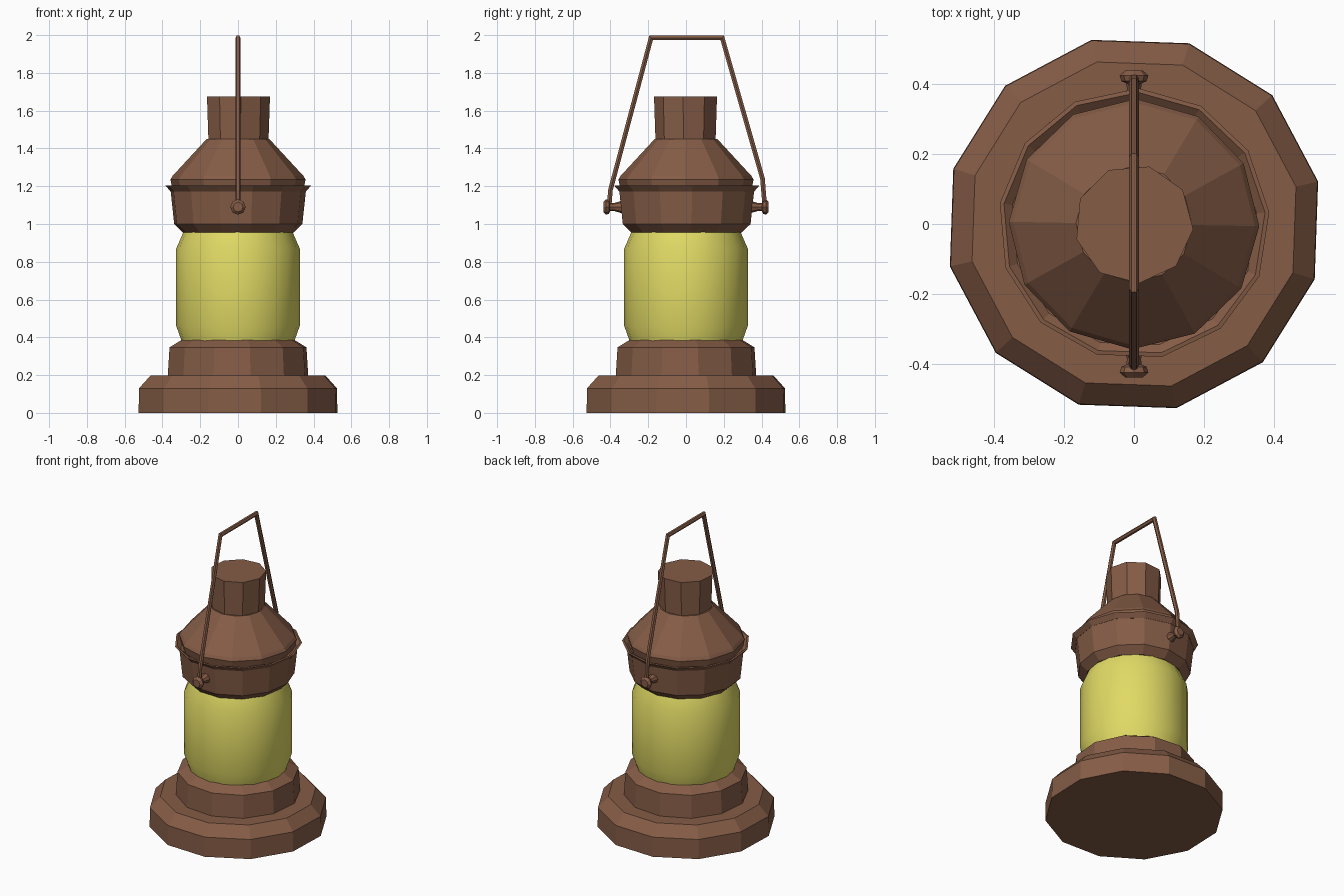
import bpy, bmesh, math
from mathutils import Vector

if "Cube" in bpy.data.objects:
    bpy.data.objects.remove(bpy.data.objects["Cube"])


def material(name, color):
    m = bpy.data.materials.new(name)
    m.diffuse_color = (*color, 1)
    m.use_nodes = True
    m.node_tree.nodes["Principled BSDF"].inputs["Base Color"].default_value = m.diffuse_color
    return m


BROWN = material("copper brown", (0.235, 0.108, 0.062))
YELLOW = material("yellow glass", (0.75, 0.70, 0.13))


def finish(name, bm, mat, smooth=False):
    bmesh.ops.recalc_face_normals(bm, faces=bm.faces[:])
    me = bpy.data.meshes.new(name)
    bm.to_mesh(me)
    bm.free()
    me.materials.append(mat)
    for p in me.polygons:
        p.use_smooth = smooth
    ob = bpy.data.objects.new(name, me)
    bpy.context.collection.objects.link(ob)
    return ob


def loft(bm, rings):
    """Bridge equal-length rings of points and cap both ends."""
    vs = [[bm.verts.new(p) for p in r] for r in rings]
    n = len(vs[0])
    for a, b in zip(vs, vs[1:]):
        for i in range(n):
            j = (i + 1) % n
            bm.faces.new((a[i], a[j], b[j], b[i]))
    bm.faces.new(vs[0])
    bm.faces.new(vs[-1])


def lathe(name, profile, sides, mat, phase=0.0, smooth=False):
    """Revolve (radius, z) points about the z axis."""
    bm = bmesh.new()
    angles = [math.radians(phase) + math.tau * i / sides for i in range(sides)]
    loft(bm, [[(r * math.cos(a), r * math.sin(a), z) for a in angles]
              for r, z in profile])
    return finish(name, bm, mat, smooth)


# stepped base
lathe("base", [(0.54, 0), (0.538, 0.13), (0.475, 0.198)], 12, BROWN, 13)
lathe("base_collar", [(0.378, 0.19), (0.368, 0.347), (0.305, 0.385)], 12, BROWN, 10)

# glass cylinder with rounded shoulders
glass = lathe("glass", [(0.298, 0.37), (0.302, 0.39), (0.327, 0.46), (0.327, 0.87),
                        (0.29, 0.955), (0.285, 0.97)], 20, YELLOW, 0, True)
bpy.context.view_layer.objects.active = glass
glass.select_set(True)
bpy.ops.object.shade_smooth_by_angle(angle=math.radians(40))

# upper housing, flared rim, hood and chimney
lathe("housing", [(0.295, 0.955), (0.342, 1.0), (0.362, 1.185)], 13, BROWN, 5)
lathe("rim", [(0.362, 1.173), (0.388, 1.203), (0.376, 1.205), (0.352, 1.185)],
      13, BROWN, 5)
lathe("hood", [(0.345, 1.18), (0.358, 1.235), (0.346, 1.255), (0.166, 1.45)],
      12, BROWN, -1)
lathe("chimney", [(0.162, 1.44), (0.170, 1.675)], 9, BROWN, 35)

# pivot studs and round knobs on both sides
for s, side in ((-1, "front"), (1, "back")):
    bm = bmesh.new()
    loft(bm, [[(r * math.cos(a), s * y, 1.09 + r * math.sin(a))
               for a in (math.tau * i / 8 for i in range(8))]
              for y, r in ((0.33, 0.036), (0.385, 0.02), (0.402, 0.022),
                           (0.408, 0.036), (0.424, 0.041), (0.438, 0.026))])
    finish(side + "_pivot", bm, BROWN)

# thin bent wire handle, mitred at the corners
path = [Vector((0, y, z)) for y, z in
        ((-0.408, 1.08), (-0.400, 1.18), (-0.185, 1.985),
         (0.192, 1.985), (0.405, 1.24), (0.418, 1.08))]
rings = []
for i, p in enumerate(path):
    d1 = (p - path[max(i - 1, 0)]).normalized()
    d2 = (path[min(i + 1, len(path) - 1)] - p).normalized()
    t = (d1 + d2).normalized()
    k = 1 / max(t.dot(d2), t.dot(d1))
    n = Vector((0, -t.z, t.y))
    rings.append([p + 0.014 * (Vector((math.cos(a), 0, 0)) + n * k * math.sin(a))
                  for a in (math.tau * j / 6 for j in range(6))])
bm = bmesh.new()
loft(bm, rings)
finish("handle", bm, BROWN)
